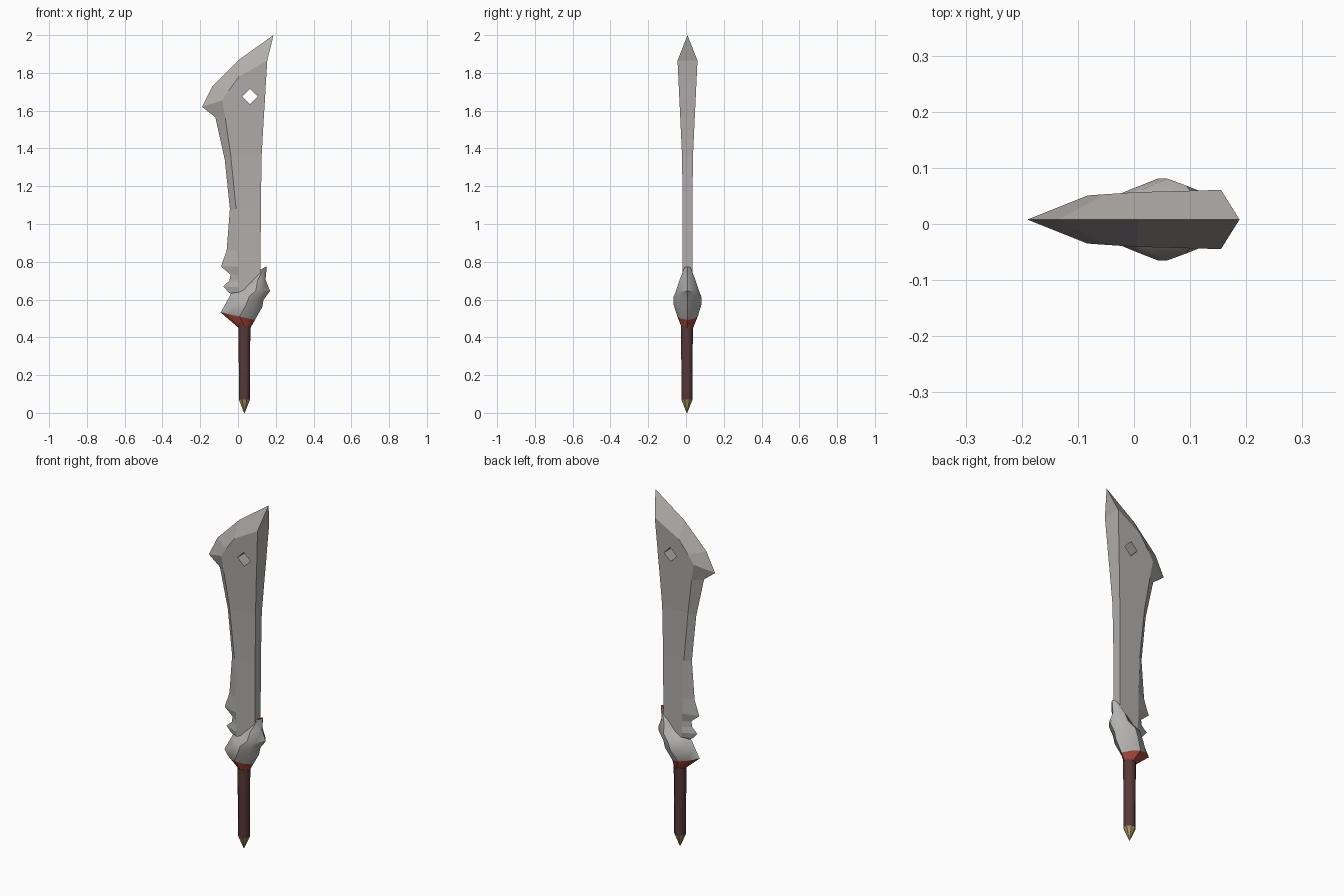
import bpy, bmesh, math

if "Cube" in bpy.data.objects:
    bpy.data.objects.remove(bpy.data.objects["Cube"])

YC = 0.008  # mid plane of the sword


def material(name, rgb):
    m = bpy.data.materials.new(name)
    m.diffuse_color = (*rgb, 1)
    m.use_nodes = True
    m.node_tree.nodes["Principled BSDF"].inputs["Base Color"].default_value = m.diffuse_color
    return m


STEEL = material("steel", (0.44, 0.42, 0.41))
GUARD = material("guard_grey", (0.46, 0.45, 0.44))
RED = material("red_collar", (0.36, 0.06, 0.04))
LEATHER = material("dark_leather", (0.095, 0.04, 0.04))
BRASS = material("brass", (0.42, 0.31, 0.12))


def finish(name, bm, mats, smooth=None):
    bmesh.ops.remove_doubles(bm, verts=bm.verts, dist=1e-5)
    bmesh.ops.recalc_face_normals(bm, faces=bm.faces)
    me = bpy.data.meshes.new(name)
    bm.to_mesh(me)
    bm.free()
    for m in mats:
        me.materials.append(m)
    ob = bpy.data.objects.new(name, me)
    bpy.context.collection.objects.link(ob)
    bpy.ops.object.select_all(action='DESELECT')
    ob.select_set(True)
    bpy.context.view_layer.objects.active = ob
    if smooth:
        bpy.ops.object.shade_smooth_by_angle(angle=math.radians(smooth))
    return ob


def loft(bm, rings):
    """Join rings of equal length into a closed skin with end caps."""
    rows = [[bm.verts.new(p) for p in r] for r in rings]
    n = len(rows[0])
    for i, (a, b) in enumerate(zip(rows, rows[1:])):
        for k in range(n):
            f = bm.faces.new((a[k], a[(k + 1) % n], b[(k + 1) % n], b[k]))
            f.material_index = min(i, 1)
    bm.faces.new(rows[0])
    bm.faces.new(rows[-1])


# Blade: each row is edge (x, z), bevel line (x, z), spine (x, z)
rows = [
    ((-0.000, 0.610), (0.008, 0.61), (0.120, 0.61)),
    ((-0.050, 0.638), (0.005, 0.64), (0.120, 0.64)),
    ((-0.078, 0.670), (0.003, 0.665), (0.120, 0.665)),
    ((-0.045, 0.700), (0.000, 0.70), (0.120, 0.70)),
    ((-0.040, 0.732), (0.000, 0.73), (0.120, 0.73)),
    ((-0.090, 0.775), (0.000, 0.775), (0.120, 0.775)),
    ((-0.060, 0.860), (-0.002, 0.86), (0.120, 0.86)),
    ((-0.043, 1.080), (-0.010, 1.08), (0.121, 1.08)),
    ((-0.070, 1.340), (-0.038, 1.36), (0.125, 1.36)),
    ((-0.120, 1.565), (-0.067, 1.56), (0.137, 1.57)),
    ((-0.190, 1.620), (-0.083, 1.655), (0.143, 1.66)),
    ((-0.135, 1.730), (-0.050, 1.705), (0.146, 1.72)),
    ((0.005, 1.870), (0.005, 1.78), (0.151, 1.80)),
]


def half(z):
    return 0.026 + 0.027 * max(0, (z - 1.3) / 0.57)


bm = bmesh.new()


def vert(p, side=0):
    return bm.verts.new((p[0], YC + side * half(p[1]), p[1]))


grid = [[vert(e), vert(b, -1), vert(s, -1), vert(s, 1), vert(b, 1)] for e, b, s in rows]
for a, b in zip(grid, grid[1:]):
    for k in range(5):
        bm.faces.new((a[k], a[(k + 1) % 5], b[(k + 1) % 5], b[k]))
bm.faces.new(grid[0])
# Pointed end
tip = vert((0.188, 2.0))
cf, cb = vert((0.155, 1.865), -1), vert((0.155, 1.865), 1)
e, bf, sf, sb, bb = grid[-1]
for f in ((e, tip, cf, bf), (e, bb, cb, tip), (bf, cf, sf), (bb, sb, cb),
          (sf, cf, cb, sb), (cf, tip, cb)):
    bm.faces.new(f)
blade = finish("blade", bm, [STEEL])

# Diamond hole through the blade
bpy.ops.mesh.primitive_cylinder_add(vertices=4, radius=0.041, depth=0.4,
                                    location=(0.063, YC, 1.675),
                                    rotation=(math.pi / 2, 0, 0))
cutter = bpy.context.object
cutter.name = "hole_cutter"
cutter.hide_render = True
mod = blade.modifiers.new("hole", 'BOOLEAN')
mod.operation, mod.solver, mod.object = 'DIFFERENCE', 'EXACT', cutter
bpy.context.view_layer.objects.active = blade
bpy.ops.object.modifier_apply(modifier="hole")
bpy.data.objects.remove(cutter)

# Guard with red collar: left (x, z), right (x, z), half thickness
sections = [
    ((0.003, 0.450), (0.066, 0.450), 0.030),
    ((-0.092, 0.532), (0.090, 0.492), 0.054),
    ((-0.062, 0.585), (0.128, 0.560), 0.073),
    ((-0.035, 0.635), (0.136, 0.600), 0.073),
    ((0.002, 0.652), (0.170, 0.645), 0.060),
    ((0.050, 0.690), (0.146, 0.705), 0.044),
    ((0.112, 0.755), (0.152, 0.775), 0.018),
]
PROFILE = [(0, 0), (0.28, -0.72), (0.55, -1), (0.8, -0.72),
           (1, 0), (0.8, 0.72), (0.55, 1), (0.28, 0.72)]
bm = bmesh.new()
loft(bm, [[(l[0] + (r[0] - l[0]) * u, YC + t * v, l[1] + (r[1] - l[1]) * u)
           for u, v in PROFILE] for l, r, t in sections])
finish("guard", bm, [RED, GUARD], 40)


# Grip and pommel
def ring(radius, z, n=8):
    return [(0.034 + radius * math.cos((k + 0.5) * math.tau / n),
             YC - 0.003 + radius * math.sin((k + 0.5) * math.tau / n), z) for k in range(n)]


bm = bmesh.new()
loft(bm, [ring(0.031, 0.07), ring(0.034, 0.46)])
finish("grip", bm, [LEATHER, LEATHER], 50)

bm = bmesh.new()
loft(bm, [ring(0.002, 0.0), ring(0.032, 0.07)])
finish("pommel", bm, [BRASS, BRASS])
